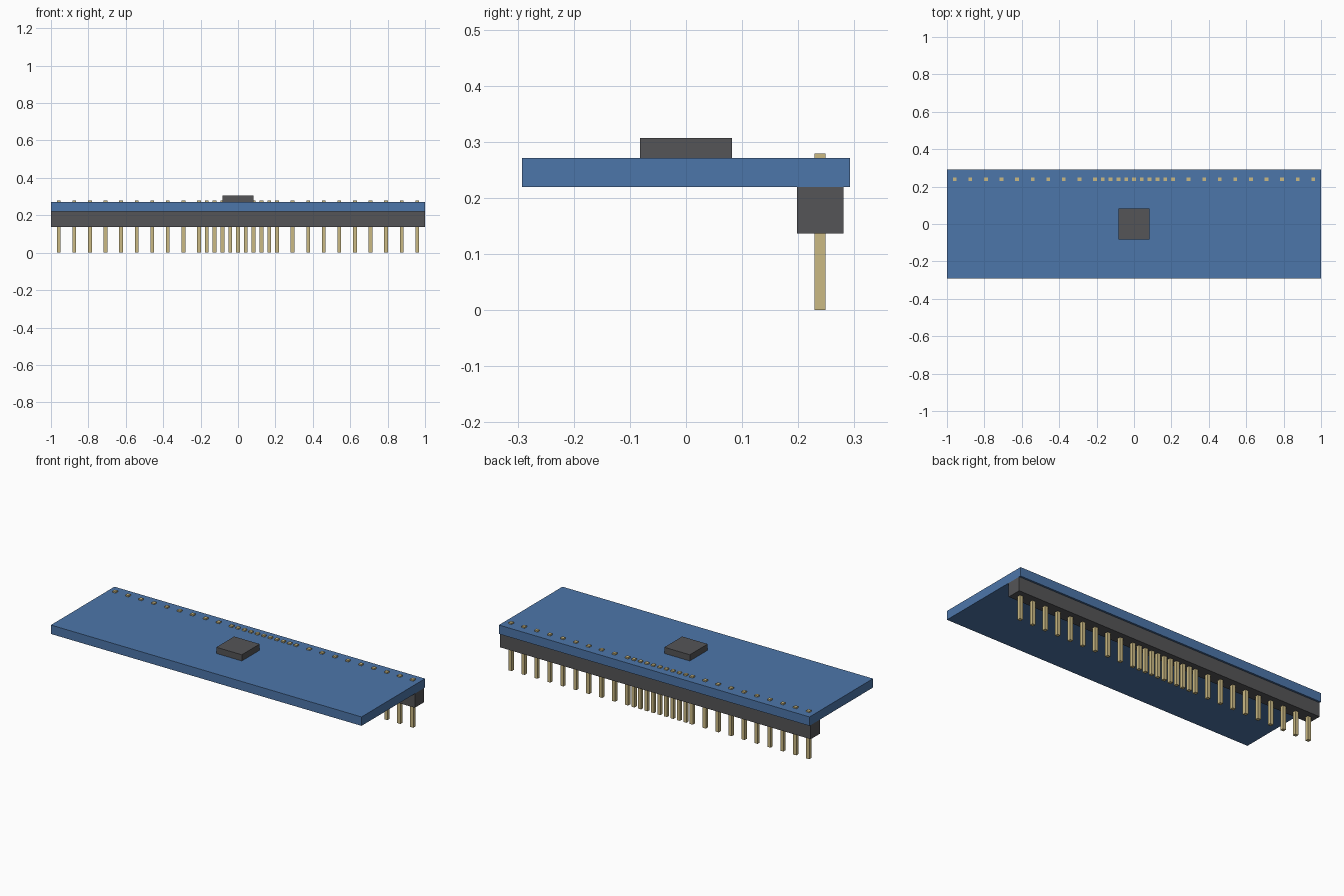
import bpy
import bmesh
from mathutils import Vector

if "Cube" in bpy.data.objects:
    bpy.data.objects.remove(bpy.data.objects["Cube"], do_unlink=True)


def material(name, rgb):
    mat = bpy.data.materials.new(name)
    mat.use_nodes = True
    color = (*rgb, 1.0)
    mat.diffuse_color = color
    mat.node_tree.nodes["Principled BSDF"].inputs["Base Color"].default_value = color
    return mat


def box(name, low, high, mat):
    low, high = Vector(low), Vector(high)
    bm = bmesh.new()
    bmesh.ops.create_cube(bm, size=1.0)
    bmesh.ops.scale(bm, vec=high - low, verts=bm.verts)
    bmesh.ops.translate(bm, vec=(low + high) / 2, verts=bm.verts)
    mesh = bpy.data.meshes.new(name)
    bm.to_mesh(mesh)
    bm.free()
    mesh.materials.append(mat)
    obj = bpy.data.objects.new(name, mesh)
    bpy.context.collection.objects.link(obj)
    return obj


blue = material("board blue", (0.073, 0.18, 0.40))
dark = material("dark grey plastic", (0.09, 0.09, 0.095))
gold = material("pale gold metal", (0.60, 0.49, 0.23))

# Board, chip and pin header
box("circuit_board", (-1, -0.292, 0.219), (1, 0.292, 0.271), blue)
box("chip", (-0.082, -0.082, 0.271), (0.082, 0.082, 0.307), dark)
box("header_strip", (-1, 0.198, 0.137), (1, 0.281, 0.219), dark)

# Pins: half pitch in the middle, full pitch towards both ends
half_pitch = 1 / 24
steps = list(range(-23, -5, 2)) + list(range(-5, 6)) + list(range(7, 24, 2))
pin_y, r = 0.239, 0.01
for i, step in enumerate(steps):
    x = step * half_pitch
    box(f"pin_{i + 1}", (x - r, pin_y - r, 0), (x + r, pin_y + r, 0.279), gold)
